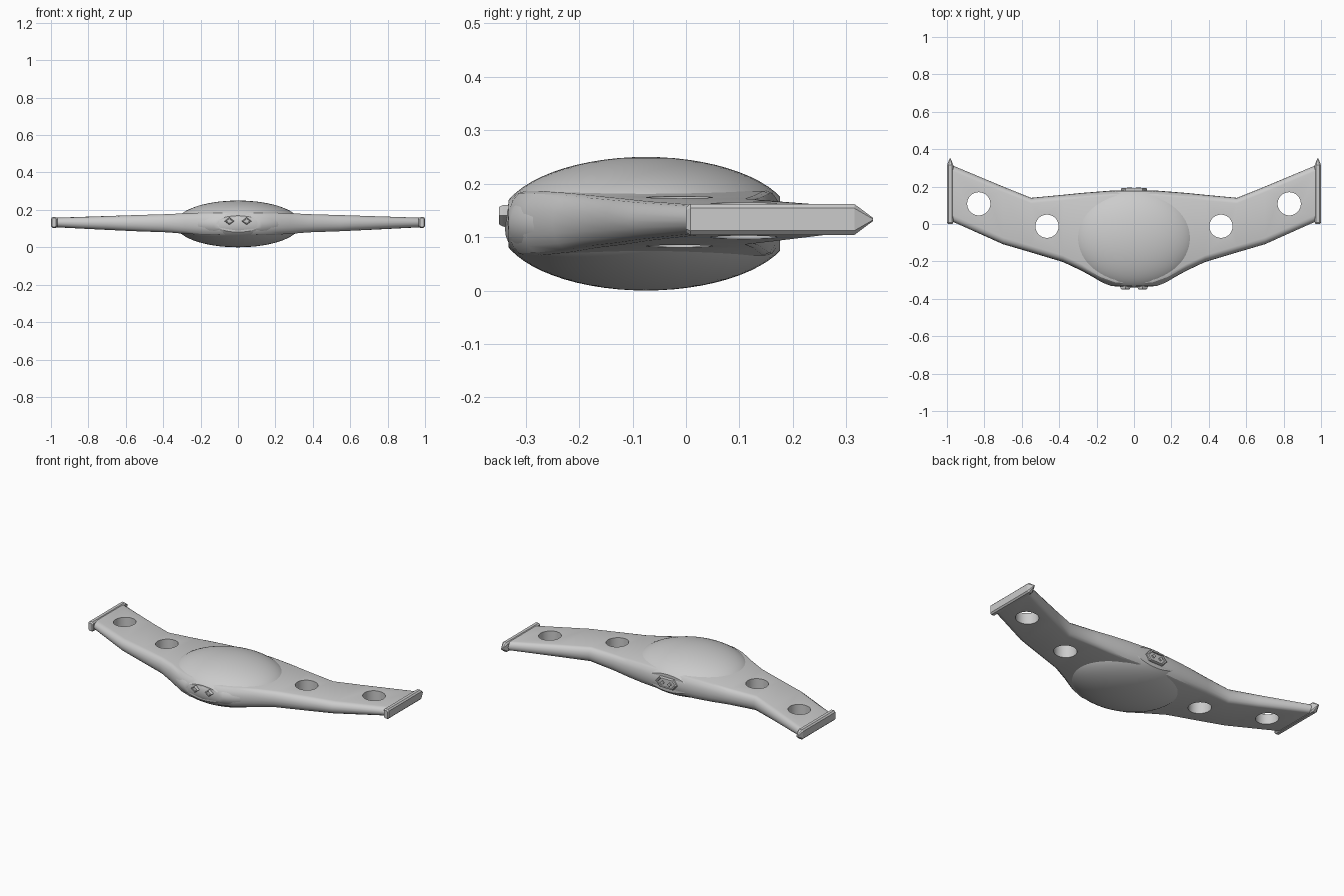
import bpy, bmesh
from math import pi, sin, cos, radians
from mathutils import Matrix

if "Cube" in bpy.data.objects:
    bpy.data.objects.remove(bpy.data.objects["Cube"])


def finish(bm, name, smooth=None):
    bmesh.ops.recalc_face_normals(bm, faces=bm.faces[:])
    me = bpy.data.meshes.new(name)
    bm.to_mesh(me)
    bm.free()
    ob = bpy.data.objects.new(name, me)
    bpy.context.collection.objects.link(ob)
    if smooth:
        bpy.ops.object.select_all(action='DESELECT')
        ob.select_set(True)
        bpy.context.view_layer.objects.active = ob
        bpy.ops.object.shade_smooth_by_angle(angle=radians(smooth))
    return ob


def loft(name, rings, smooth=None):
    bm = bmesh.new()
    loops = [[bm.verts.new(p) for p in r] for r in rings]
    n = len(loops[0])
    for a, b in zip(loops, loops[1:]):
        for i in range(n):
            j = (i + 1) % n
            bm.faces.new((a[i], a[j], b[j], b[i]))
    bm.faces.new(loops[0])
    bm.faces.new(loops[-1])
    return finish(bm, name, smooth)


# Wing stations: x, leading y, trailing y, bottom z, top z
half = [(0, -.34, .18, .065, .187), (.1, -.334, .18, .065, .187),
        (.18, -.305, .174, .066, .186), (.28, -.25, .166, .072, .182),
        (.38, -.203, .156, .08, .177), (.55, -.152, .14, .086, .172),
        (.7, -.108, .2, .093, .167), (.975, .015, .315, .107, .158)]
stations = [(-s[0],) + s[1:] for s in reversed(half[1:])] + half


def section(x, y0, y1, z0, z1):
    # flat top and bottom with rounded leading and trailing edges
    zc, h, n = (z0 + z1) / 2, (z1 - z0) / 2, 8
    pts = []
    for k in range(n + 1):
        a = pi / 2 + pi * k / n
        pts.append((x, y0 + .035 + .035 * cos(a), zc + h * sin(a)))
    for k in range(n + 1):
        a = -pi / 2 + pi * k / n
        pts.append((x, y1 - .03 + .03 * cos(a), zc + h * sin(a)))
    return pts


wing = loft("wing", [section(*s) for s in stations])

# Four round openings through the wing
for sx in (-1, 1):
    for hx, hy in ((.465, -.012), (.83, .108)):
        bm = bmesh.new()
        bmesh.ops.create_cone(bm, cap_ends=True, segments=48, radius1=.062,
                              radius2=.062, depth=.5,
                              matrix=Matrix.Translation((sx * hx, hy, .13)))
        cutter = finish(bm, "hole_cutter")
        cutter.hide_render = True
        mod = wing.modifiers.new("hole", 'BOOLEAN')
        mod.object, mod.operation, mod.solver = cutter, 'DIFFERENCE', 'EXACT'
        bpy.context.view_layer.objects.active = wing
        bpy.ops.object.modifier_apply(modifier=mod.name)
        bpy.data.objects.remove(cutter)
bpy.ops.object.select_all(action='DESELECT')
wing.select_set(True)
bpy.context.view_layer.objects.active = wing
bpy.ops.object.shade_smooth_by_angle(angle=radians(30))

# Central lens-shaped body, trimmed at nose and tail
bm = bmesh.new()
bmesh.ops.create_uvsphere(bm, u_segments=64, v_segments=32, radius=1,
                          matrix=Matrix.Translation((0, -.075, .125))
                          @ Matrix.Diagonal((.335, .275, .125, 1)))
for y, d in ((-.332, -1), (.176, 1)):
    res = bmesh.ops.bisect_plane(bm, geom=bm.verts[:] + bm.edges[:] + bm.faces[:],
                                 plane_co=(0, y, 0), plane_no=(0, d, 0), clear_outer=True)
    bmesh.ops.holes_fill(bm, edges=[e for e in bm.edges if e.is_boundary])
finish(bm, "body", 30)


def octagon(x0, x1, y, z0, z1, c):
    return [(x0 + c, y, z0), (x1 - c, y, z0), (x1, y, z0 + c), (x1, y, z1 - c),
            (x1 - c, y, z1), (x0 + c, y, z1), (x0, y, z1 - c), (x0, y, z0 + c)]


# Wing tip rails with pointed tails
for s, side in ((-1, "left"), (1, "right")):
    rings = [octagon(.972, .994, .0, .109, .156, .006),
             octagon(.966, 1.0, .008, .104, .162, .008),
             octagon(.966, 1.0, .315, .104, .162, .008),
             octagon(.98, .986, .35, .13, .136, .002)]
    loft("tip_rail_" + side, [[(s * x, y, z) for x, y, z in r] for r in rings])


def plate(name, cx, cz, outline, steps):
    # steps: depth position and scale of each ring
    loft(name, [[(cx + x * k, y, cz + z * k) for x, z in outline] for y, k in steps])


# Diamond sensors in front, hexagonal panel with two ports behind
diamond = [(-.026, 0), (0, -.02), (.026, 0), (0, .02)]
for s, side in ((-1, "left"), (1, "right")):
    plate("front_sensor_" + side, s * .046, .14, diamond,
          [(-.31, 1), (-.343, 1), (-.35, .8), (-.35, .65), (-.345, .6)])
    plate("rear_port_" + side, s * .024, .128, [(x * .5, z * .6) for x, z in diamond],
          [(.17, 1), (.196, 1)])
hexa = [(-.07, 0), (-.045, -.03), (.045, -.03), (.07, 0), (.045, .03), (-.045, .03)]
plate("rear_panel", 0, .128, hexa,
      [(.16, 1), (.188, 1), (.193, .92), (.193, .8), (.188, .75)])
